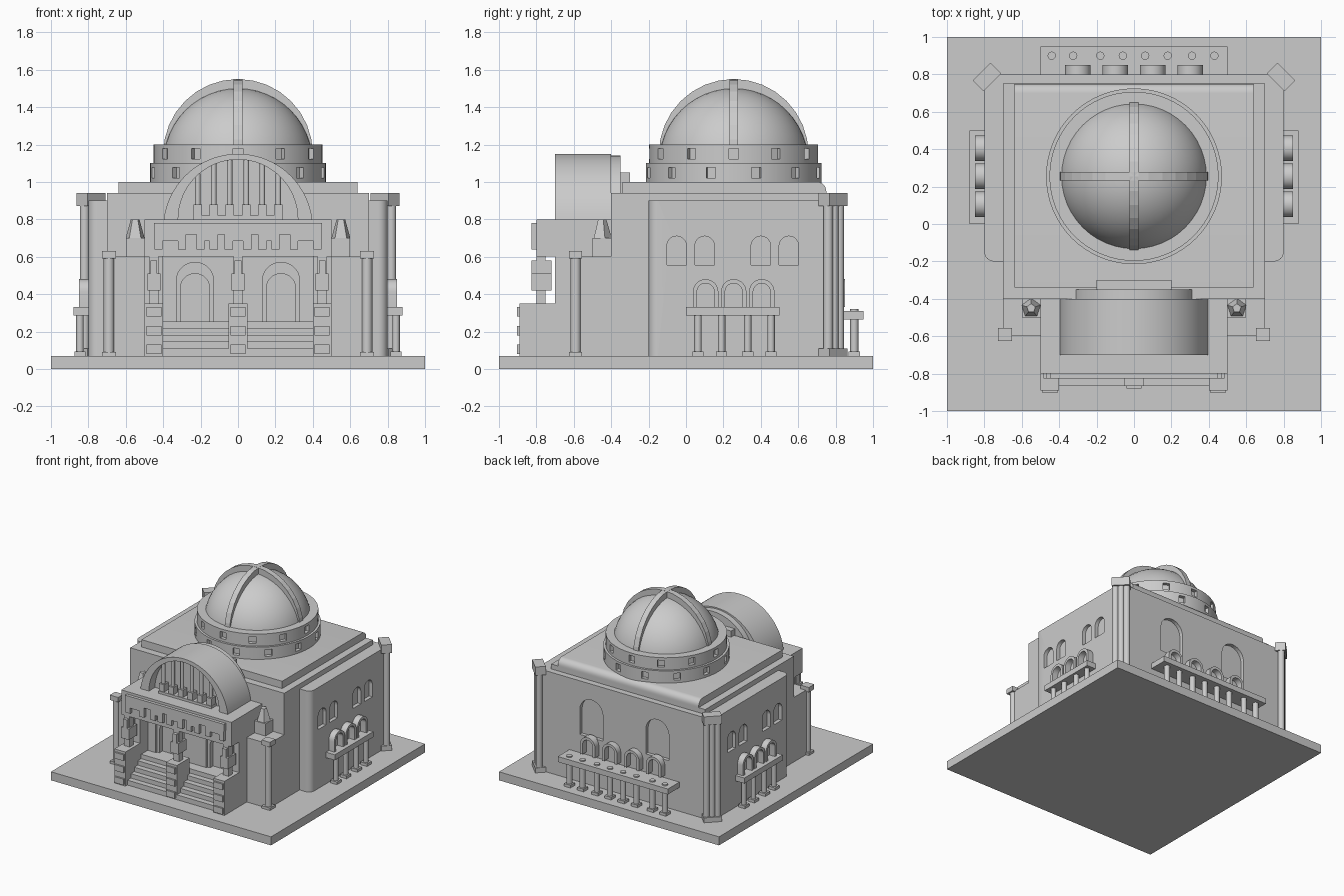
import bpy, bmesh, math
from mathutils import Matrix

if "Cube" in bpy.data.objects:
    bpy.data.objects.remove(bpy.data.objects["Cube"])

SIDES = (-1, 1)


def prism(name, pts, a, b, axis='z', smooth=False):
    """Extrude a 2D outline from a to b along an axis."""
    place = {'x': lambda p, d: (d, p[0], p[1]),
             'y': lambda p, d: (p[0], d, p[1]),
             'z': lambda p, d: (p[0], p[1], d)}[axis]
    bm = bmesh.new()
    lo = [bm.verts.new(place(p, a)) for p in pts]
    hi = [bm.verts.new(place(p, b)) for p in pts]
    bm.faces.new(lo)
    bm.faces.new(hi[::-1])
    n = len(pts)
    for i in range(n):
        j = (i + 1) % n
        bm.faces.new((lo[i], lo[j], hi[j], hi[i]))
    return finish(name, bm, smooth)


def finish(name, bm, smooth=False):
    bmesh.ops.recalc_face_normals(bm, faces=bm.faces)
    me = bpy.data.meshes.new(name)
    bm.to_mesh(me)
    bm.free()
    ob = bpy.data.objects.new(name, me)
    bpy.context.collection.objects.link(ob)
    if smooth:
        activate(ob)
        bpy.ops.object.shade_smooth_by_angle(angle=math.radians(35))
    return ob


def activate(ob):
    bpy.ops.object.select_all(action='DESELECT')
    ob.select_set(True)
    bpy.context.view_layer.objects.active = ob


def box(name, x0, x1, y0, y1, z0, z1):
    return prism(name, [(x0, y0), (x1, y0), (x1, y1), (x0, y1)], z0, z1)


def arc(cx, cy, r, a0, a1, n):
    return [(cx + r * math.cos(math.radians(a0 + (a1 - a0) * i / n)),
             cy + r * math.sin(math.radians(a0 + (a1 - a0) * i / n))) for i in range(n + 1)]


def arch(c, w, z0, z1, n=14):
    """Round-topped outline, half width w."""
    return [(c + w, z0)] + arc(c, z1 - w, w, 0, 180, n) + [(c - w, z0)]


def rod(name, x, y, r, z0, z1, n=12):
    return prism(name, arc(x, y, r, 0, 360 - 360 / n, n - 1), z0, z1, 'z', True)


def cut(target, cutter):
    cutter.hide_render = True
    m = target.modifiers.new('cut', 'BOOLEAN')
    m.operation, m.object, m.solver = 'DIFFERENCE', cutter, 'EXACT'
    activate(target)
    bpy.ops.object.modifier_apply(modifier=m.name)
    bpy.data.objects.remove(cutter)


# Ground slab and main masses
box('base_slab', -1, 1, -1, 1, 0, .07)
box('main_hall', -.7, .7, -.4, .75, .07, .94)
front = box('front_wall', -.7, .7, -.6, -.4, .07, .6)
outline = ([(.8, .8), (-.8, .8)] + arc(-.75, -.15, .05, 180, 270, 6)
           + arc(.75, -.15, .05, 270, 360, 6))
wings = prism('side_and_back_walls', outline, .07, .9, 'z', True)
roof = [(-.34, .94), (.75, .94)] + arc(.70, .95, .05, 0, 90, 6) + [(-.34, 1.0)]
prism('roof_slab', roof, -.64, .64, 'x', True)

# Recessed windows on the sides and back
for s in SIDES:
    for y in (-.05, .1, .4, .55):
        cut(wings, prism('window_cutter', arch(y, .052, .555, .71), s * .77, s * .85, 'x'))
    cut(wings, prism('window_cutter', arch(s * .3, .105, .46, .77), .77, .85, 'y'))

# Stepped door recesses
for s in SIDES:
    cut(front, prism('door_cutter', arch(s * .23, .1, .25, .57), -.65, -.58, 'y'))
    cut(front, prism('door_cutter', arch(s * .23, .078, .25, .51), -.65, -.54, 'y'))

# Porch block, frieze and stairs
box('porch_beam', -.5, .5, -.8, -.4, .6, .8)
box('frieze_band', -.45, .45, -.825, -.8, .72, .78)
for i, x in enumerate((-.425, -.30, -.2, -.13, -.05, .05, .13, .2, .30, .425)):
    box('frieze_tooth', x - .022, x + .022, -.825, -.8, .64, .72)
for x in (-.365, -.16, 0, .16, .365):
    box('frieze_bracket', x - .045, x + .045, -.825, -.8, .685, .725)
for i in range(5):
    box('stair_step', -.4, .4, -.865 + .045 * i, -.6, .07, .11 + .036 * i)
for x, y0 in ((-.45, -.89), (0, -.865), (.45, -.89)):
    box('stair_pedestal', x - .05, x + .05, y0, -.7, .07, .35)
    for z in (.08, .18, .28):
        box('pedestal_block', x - .04, x + .04, y0 - .014, y0, z, z + .05)
    box('porch_pillar', x - .025, x + .025, -.8, -.75, .35, .6)
    box('pillar_carving', x - .035, x + .035, -.825, -.72, .42, .51)
    box('pillar_carving_top', x - .018, x + .018, -.825, -.72, .51, .58)
for s in SIDES:
    a, b = sorted((s * .4, s * .5))
    box('porch_side_wall', a, b, -.7, -.59, .07, .6)

# Barrel vault over the porch with a colonnade window
outer = arc(0, .75, .4, 7.2, 172.8, 36)
prism('vault_front_arch', outer + arc(0, .8, .32, 180, 0, 30), -.7, -.62, 'y', True)
prism('vault_body', outer, -.62, -.4, 'y', True)
prism('vault_back', arc(0, .8, .34, 0, 180, 30), -.4, -.35, 'y', True)
box('vault_back_step', -.2, .2, -.36, -.3, .94, 1.05)
box('window_sill', -.24, .24, -.69, -.62, .8, .82)
for x in (-.215, -.13, -.045, .045, .13, .215):
    top = .8 + math.sqrt(.325 ** 2 - x * x)
    rod('window_column', x, -.66, .015, .82, top)
    box('window_column_foot', x - .023, x + .023, -.685, -.63, .82, .88)

# Pinnacles and front corner columns
for s in SIDES:
    box('pinnacle_block', s * .55 - .05, s * .55 + .05, -.5, -.4, .6, .7)
    bm = bmesh.new()
    bmesh.ops.create_cone(bm, cap_ends=True, segments=5, radius1=.053, radius2=.024, depth=.1,
                          matrix=Matrix.Translation((s * .55, -.45, .75)))
    finish('pinnacle', bm)
    x, y = s * .69, -.59
    rod('front_column', x, y, .028, .07, .6, 16)
    box('front_column_foot', x - .038, x + .038, y - .035, y + .035, .07, .09)
    box('front_column_cap', x - .038, x + .038, y - .035, y + .035, .59, .63)

# Diagonal clustered columns at the back corners
for s in SIDES:
    for part, z0, z1 in (('foot', .07, .11), ('cap', .87, .94)):
        ob = box('back_column_' + part, -.068, .068, -.04, .04, z0, z1)
        ob.location = (s * .786, .786, 0)
        ob.rotation_euler.z = -s * math.pi / 4
    for t in (-.03, 0, .03):
        rod('back_column', s * (.79 + t), .79 - t, .026, .11, .87)

# Side and back balconies: shelf, posts and arched hoods
def hood(c):
    return arch(c, .068, .33, .48) + arch(c, .046, .33, .458)[::-1]


def post(x, y, r, top):
    rod('balcony_post', x, y, r, .07, top)
    box('balcony_post_foot', x - .03, x + .03, y - .03, y + .03, .07, .092)


for s in SIDES:
    a, b = sorted((s * .79, s * .88))
    box('side_balcony', a, b, 0, .5, .285, .33)
    for y in (.064, .19, .33, .455):
        post(s * .845, y, .02, .29)
    for y in (.105, .255, .405):
        prism('side_balcony_arch', hood(y), s * .79, s * .85, 'x', True)
box('back_balcony', -.5, .5, .79, .95, .265, .31)
for x in (-.44, -.325, -.18, -.06, .06, .18, .31, .43):
    post(x, .9, .022, .32)
for x in (-.3, -.1, .1, .3):
    prism('back_balcony_arch', hood(x), .79, .85, 'y', True)

# Two-tier drum with small square windows
CY = .255
for r, z0, off in ((.47, .99, 15), (.452, 1.1, 0)):
    drum = rod('drum_tier', 0, CY, r, z0, 1.1 if z0 < 1.1 else 1.2, 64)
    for k in range(12):
        c = box('drum_window_cutter', r - .03, r + .05, -.026, .026, 1.022, 1.078)
        c.location = (0, CY, 0 if z0 < 1.1 else .1)
        c.rotation_euler.z = math.radians(off + 30 * k)
        bpy.context.view_layer.update()
        cut(drum, c)

# Dome and crossing ribs
bm = bmesh.new()
bmesh.ops.create_uvsphere(bm, u_segments=48, v_segments=24, radius=.4,
                          matrix=Matrix.Translation((0, CY, 1.1)))
bmesh.ops.bisect_plane(bm, geom=bm.verts[:] + bm.edges[:] + bm.faces[:],
                       plane_co=(0, 0, 1.15), plane_no=(0, 0, -1), clear_outer=True)
finish('dome', bm, True)
prism('dome_rib_across', arc(0, 1.15, .4, 0, 180, 16), CY - .023, CY + .023, 'y')
prism('dome_rib_along', arc(CY, 1.15, .4, 0, 180, 16), -.023, .023, 'x')
